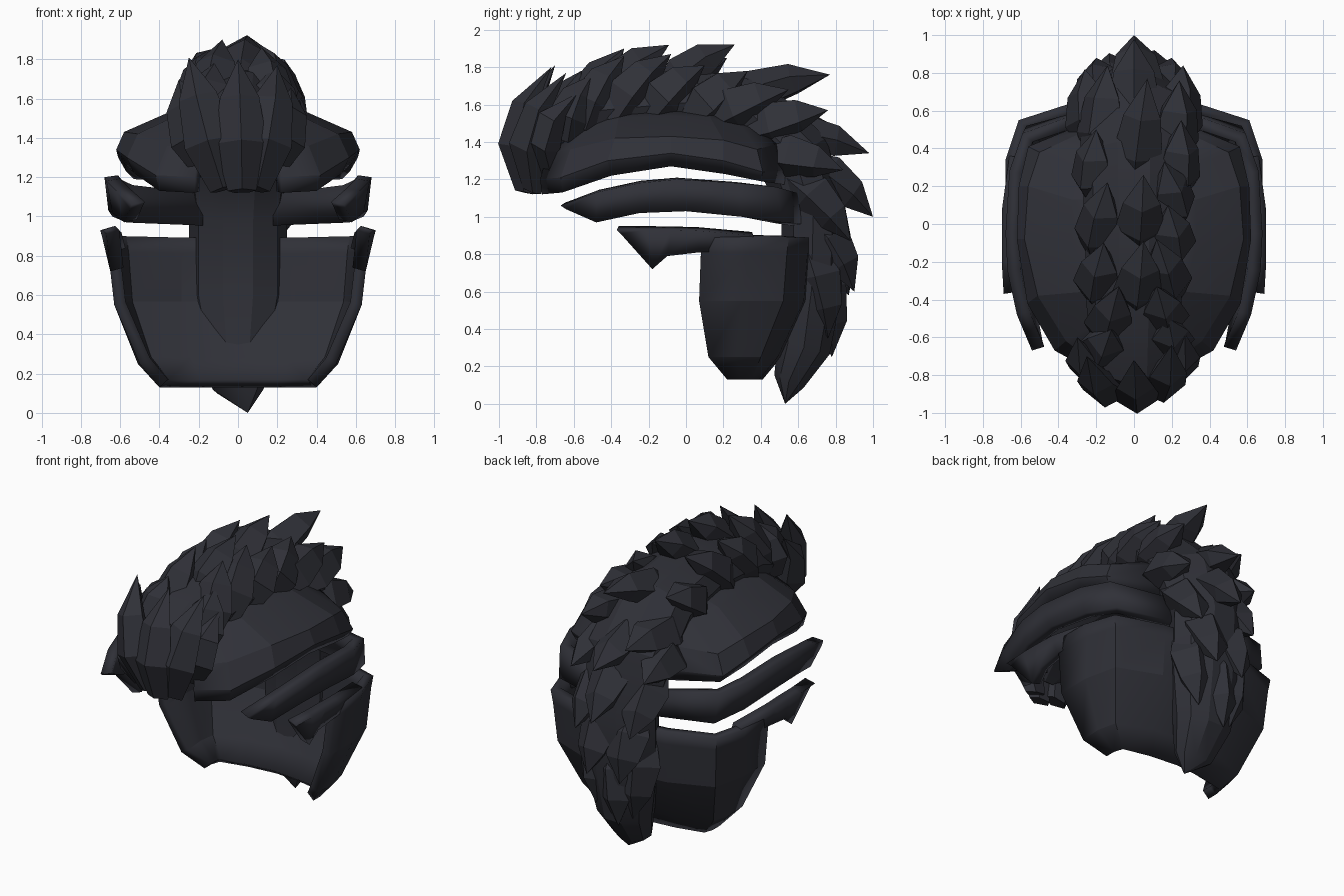
import bpy, bmesh, math
from mathutils import Vector

hair = bpy.data.materials.new("charcoal_hair")
hair.diffuse_color = (0.029, 0.03, 0.039, 1)


def finish(name, bm, angle=None):
    me = bpy.data.meshes.new(name)
    bm.to_mesh(me)
    bm.free()
    me.materials.append(hair)
    ob = bpy.data.objects.new(name, me)
    bpy.context.collection.objects.link(ob)
    if angle:
        bpy.ops.object.select_all(action='DESELECT')
        ob.select_set(True)
        bpy.context.view_layer.objects.active = ob
        bpy.ops.object.shade_smooth_by_angle(angle=math.radians(angle))
    return ob


def shell(name, rows, thickness):
    """Skin rows of points (bottom to top, front to back), mirror and thicken."""
    bm = bmesh.new()
    grid = [[bm.verts.new(p) for p in row] for row in rows]
    for a, b in zip(grid, grid[1:]):
        for i in range(len(a) - 1):
            bm.faces.new((a[i], a[i + 1], b[i + 1], b[i]))
    ob = finish(name, bm, 15)
    mirror = ob.modifiers.new("mirror", 'MIRROR')
    mirror.use_clip = True
    solid = ob.modifiers.new("thickness", 'SOLIDIFY')
    solid.thickness = thickness
    solid.offset = -1
    return ob


def loft(bm, rings, apex):
    loops = [[bm.verts.new(p) for p in r] for r in rings]
    n = len(loops[0])
    faces = [bm.faces.new(loops[0])]
    for a, b in zip(loops, loops[1:]):
        for i in range(n):
            j = (i + 1) % n
            faces.append(bm.faces.new((a[i], a[j], b[j], b[i])))
    tip = bm.verts.new(apex)
    for i in range(n):
        faces.append(bm.faces.new((loops[-1][i], loops[-1][(i + 1) % n], tip)))
    bmesh.ops.recalc_face_normals(bm, faces=faces)


HUB = Vector((0, 0, 1.15))
SECTION = [(0, 1), (0.95, 0.15), (0.5, -0.8), (-0.5, -0.8), (-0.95, 0.15)]


def lock(bm, data, width, depth, bulge):
    """One pointed, ridged lock from a root to a tip, bowed outwards."""
    root, tip = Vector(data[:3]), Vector(data[3:])
    axis = (tip - root).normalized()
    out = (root + tip) / 2 - HUB
    out = (out - axis * out.dot(axis)).normalized()
    side = axis.cross(out)
    rings = []
    for u, s in ((0, 0.55), (0.33, 1), (0.68, 0.75)):
        c = root.lerp(tip, u) + out * bulge * math.sin(math.pi * u)
        rings.append([c + side * x * width * s + out * y * depth * s for x, y in SECTION])
    loft(bm, rings, tip)


def locks(name, table, width, depth, bulge):
    bm = bmesh.new()
    for data in table:
        lock(bm, data, width, depth, bulge)
    return finish(name, bm)


# Top cap that sweeps over both sides of the head
shell("side_cap", [
    [(.22, -.77, 1.12), (.4, -.66, 1.13), (.53, -.4, 1.22), (.58, -.08, 1.27),
     (.57, .2, 1.23), (.53, .4, 1.19), (.2, .54, 1.17)],
    [(.22, -.78, 1.2), (.42, -.67, 1.21), (.565, -.42, 1.3), (.62, -.08, 1.34),
     (.61, .2, 1.3), (.56, .41, 1.24), (.2, .56, 1.25)],
    [(.2, -.74, 1.34), (.36, -.62, 1.36), (.51, -.38, 1.42), (.58, -.08, 1.43),
     (.56, .2, 1.41), (.5, .38, 1.36), (.2, .52, 1.4)],
    [(.12, -.64, 1.45), (.2, -.53, 1.48), (.28, -.36, 1.53), (.33, -.08, 1.54),
     (.33, .13, 1.53), (.29, .3, 1.48), (.15, .46, 1.48)],
    [(.06, -.6, 1.48), (.1, -.5, 1.52), (.12, -.36, 1.58), (.12, -.08, 1.6),
     (.12, .13, 1.59), (.12, .28, 1.54), (.08, .42, 1.5)],
], 0.05)

# Middle band wrapping around the back
shell("middle_band", [
    [(.55, -.64, 1.04), (.58, -.48, .97), (.64, -.25, 1.02), (.66, 0, 1.03),
     (.64, .3, 1.0), (.57, .52, .97), (.2, .62, .96)],
    [(.54, -.67, 1.06), (.62, -.48, 1.13), (.67, -.25, 1.18), (.68, -.05, 1.2),
     (.66, .28, 1.18), (.59, .48, 1.16), (.2, .62, 1.12)],
], 0.07)

# Pointed sideburn strip in front of the back panel
shell("sideburn", [
    [(.67, -.35, .91), (.65, -.18, .72), (.66, -.1, .79), (.665, .07, .81), (.64, .36, .82)],
    [(.69, -.37, .93), (.7, -.2, .93), (.7, -.08, .93), (.7, .07, .925), (.66, .36, .9)],
], 0.07)

# Long panel covering the back of the head
shell("back_panel", [
    [(x, y, z) for x, y in plan] for z, plan in (
        (.13, [(.40, .22), (.40, .29), (.38, .35), (.2, .39), (0, .41)]),
        (.25, [(.50, .12), (.51, .27), (.48, .40), (.25, .49), (0, .51)]),
        (.55, [(.63, .07), (.63, .30), (.58, .52), (.3, .63), (0, .66)]),
        (.81, [(.66, .08), (.66, .34), (.60, .54), (.3, .65), (0, .68)]),
        (.89, [(.68, .08), (.68, .34), (.61, .55), (.3, .65), (0, .68)]))
], 0.06)

# Solid ridge under the locks, from the forehead down to a point at the nape
spine = [(-.86, 1.28, .1, .08), (-.74, 1.45, .22, .17), (-.45, 1.57, .25, .18),
         (0, 1.61, .26, .19), (.35, 1.55, .28, .2), (.58, 1.32, .29, .21),
         (.68, 1.0, .25, .18), (.67, .6, .25, .17), (.63, .3, .19, .15), (.55, .12, .13, .09)]
rings = []
for i, (y, z, w, d) in enumerate(spine):
    a, b = spine[max(i - 1, 0)], spine[min(i + 1, len(spine) - 1)]
    t = Vector((0, b[0] - a[0], b[1] - a[1])).normalized()
    out = Vector((0, -t.z, t.y))
    rings.append([Vector((math.cos(k * math.pi / 5) * w, y, z))
                  + out * d * math.sin(k * math.pi / 5) for k in range(10)])
bm = bmesh.new()
loft(bm, rings, (.05, .53, 0))
finish("ridge_core", bm, 25)

# Forelock: upright petals over the forehead
locks("forelock", [
    (.02, -.86, 1.13, 0, -.72, 1.8),
    (-.07, -.82, 1.14, -.25, -.7, 1.81),
    (.09, -.82, 1.14, .2, -.64, 1.77),
    (-.14, -.72, 1.22, -.3, -.6, 1.7),
    (.15, -.72, 1.22, .27, -.58, 1.66),
], 0.14, 0.1, 0.11)

# Crown: spikes swept up and back
locks("crown_locks", [
    (-.18, -.66, 1.42, -.12, -.56, 1.78),
    (.18, -.64, 1.4, .18, -.5, 1.76),
    (-.15, -.6, 1.46, -.08, -.33, 1.9),
    (.17, -.55, 1.46, .12, -.33, 1.86),
    (0, -.45, 1.58, .05, -.09, 1.92),
    (.19, -.4, 1.5, .12, -.08, 1.87),
    (-.19, -.4, 1.5, -.16, -.1, 1.84),
    (.02, -.12, 1.62, .05, .26, 1.92),
    (.19, -.2, 1.52, .18, .1, 1.81),
    (-.19, -.17, 1.52, -.14, .22, 1.85),
    (.2, 0, 1.5, .16, .33, 1.78),
    (0, .18, 1.57, .07, .77, 1.76),
    (.19, .12, 1.5, .25, .55, 1.68),
    (-.19, .12, 1.5, -.2, .5, 1.7),
], 0.14, 0.12, 0.04)

# Back: spikes fanning out and turning down to the neck
locks("back_locks", [
    (0, .42, 1.44, 0, .98, 1.34),
    (.18, .3, 1.45, .24, .76, 1.57),
    (-.17, .3, 1.45, -.14, .84, 1.46),
    (.2, .4, 1.34, .26, .84, 1.25),
    (-.2, .4, 1.34, -.26, .82, 1.26),
    (.02, .6, 1.3, 0, 1.0, 1.0),
    (.16, .54, 1.22, .2, .88, .87),
    (-.16, .54, 1.22, -.2, .88, .9),
    (.08, .66, 1.0, .1, .9, .6),
    (-.1, .66, 1.0, -.12, .87, .58),
    (.15, .65, .85, .13, .76, .35),
    (-.15, .65, .85, -.13, .74, .3),
    (0, .68, .8, -.05, .78, .25),
], 0.15, 0.12, 0.03)
